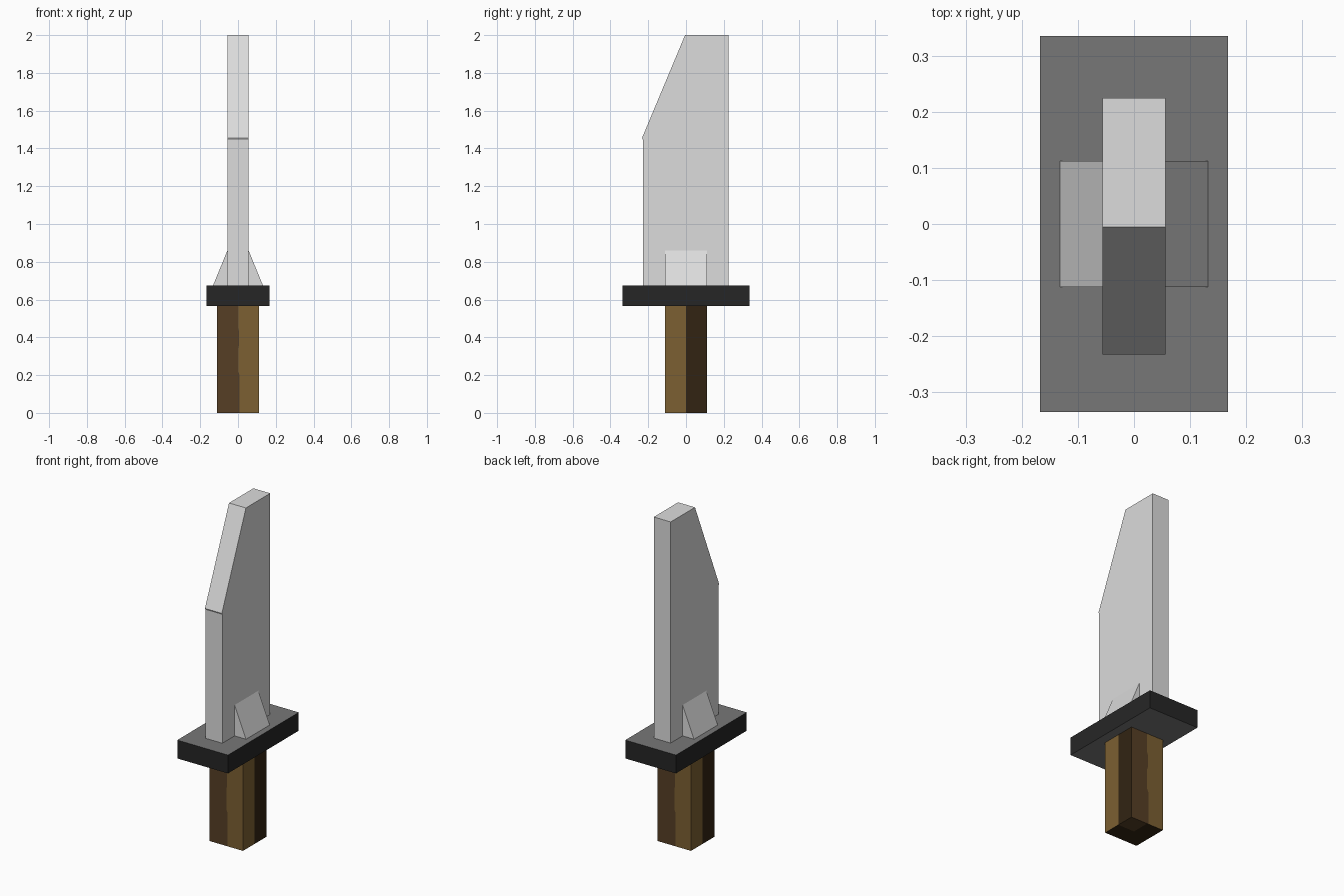
import bpy
import bmesh
from math import pi
from mathutils import Matrix, Vector

cube = bpy.data.objects.get("Cube")
if cube:
    bpy.data.objects.remove(cube)


def make_material(name, hex_code):
    """Flat material from a display colour, stored as linear values."""
    srgb = [int(hex_code[i:i + 2], 16) / 255 for i in (0, 2, 4)]
    colour = [((c + 0.055) / 1.055) ** 2.4 if c > 0.04 else c / 12.92 for c in srgb] + [1]
    mat = bpy.data.materials.new(name)
    mat.use_nodes = True
    mat.diffuse_color = colour
    mat.node_tree.nodes["Principled BSDF"].inputs["Base Color"].default_value = colour
    return mat


steel = make_material("pale steel", "dcdcdc")
guard_side = make_material("black iron", "262626")
guard_flat = make_material("grey iron", "777777")
wood_light = make_material("light wood", "7c6032")
wood_mid = make_material("medium wood", "563f25")
wood_dark = make_material("dark wood", "322412")


def finish(name, bm, materials):
    mesh = bpy.data.meshes.new(name)
    bm.to_mesh(mesh)
    bm.free()
    for mat in materials:
        mesh.materials.append(mat)
    obj = bpy.data.objects.new(name, mesh)
    bpy.context.collection.objects.link(obj)
    return obj


def prism(name, profile, extrusion, material):
    """Extrude a closed outline along a vector."""
    bm = bmesh.new()
    face = bm.faces.new([bm.verts.new(p) for p in profile])
    result = bmesh.ops.extrude_face_region(bm, geom=[face], use_keep_orig=True)
    moved = [g for g in result["geom"] if isinstance(g, bmesh.types.BMVert)]
    bmesh.ops.translate(bm, verts=moved, vec=extrusion)
    bmesh.ops.recalc_face_normals(bm, faces=bm.faces)
    return finish(name, bm, [material])


# Blade with a clipped point and a small lip under the slope
outline = [(0.225, 0.675), (0.225, 2), (-0.005, 2), (-0.233, 1.455),
           (-0.228, 1.445), (-0.228, 0.675)]
prism("blade", [(-0.056, y, z) for y, z in outline], (0.112, 0, 0), steel)

# Sloped braces on both sides of the blade
for side, label in ((1, "left"), (-1, "right")):
    triangle = [(0.056, 0.675), (0.132, 0.675), (0.056, 0.86)]
    prism(label + "_brace", [(side * x, -0.112, z) for x, z in triangle],
          (0, 0.224, 0), steel)

# Guard: black sides, grey top and bottom
bm = bmesh.new()
bmesh.ops.create_cube(bm, size=1, matrix=Matrix.Translation((0, 0, 0.62))
                      @ Matrix.Diagonal((0.336, 0.67, 0.11, 1)))
bm.normal_update()
for face in bm.faces:
    face.material_index = int(abs(face.normal.z) > 0.5)
finish("guard", bm, [guard_side, guard_flat])

# Handle: each side is split into two wood tones
LIGHT, MID, DARK = range(3)
HALF, TOP = 0.111, 0.565
bm = bmesh.new()


def add_face(points, tone, turn=Matrix()):
    face = bm.faces.new([bm.verts.new(turn @ Vector(p)) for p in points])
    face.material_index = tone


wavy = [(0, 0.008), (0.2, 0.008), (0.22, 0), (0.34, 0), (0.36, 0.006),
        (0.43, 0.006), (0.45, 0), (TOP, 0)]
straight = [(0, 0), (TOP, 0)]
for k in range(4):
    turn = Matrix.Rotation(k * pi / 2, 4, "Z")
    tones, seam = ((MID, LIGHT), wavy) if k % 2 == 0 else ((LIGHT, DARK), straight)
    for (z0, m0), (z1, m1) in zip(seam, seam[1:]):
        add_face([(-HALF, -HALF, z0), (m0, -HALF, z0), (m1, -HALF, z1),
                  (-HALF, -HALF, z1)], tones[0], turn)
        add_face([(m0, -HALF, z0), (HALF, -HALF, z0), (HALF, -HALF, z1),
                  (m1, -HALF, z1)], tones[1], turn)
    # Butt of the handle, one lighter quarter
    add_face([(0, 0, 0), (0, HALF, 0), (HALF, HALF, 0), (HALF, 0, 0)],
             MID if k == 0 else DARK, turn)
bmesh.ops.remove_doubles(bm, verts=bm.verts, dist=0.0001)
finish("handle", bm, [wood_light, wood_mid, wood_dark])
